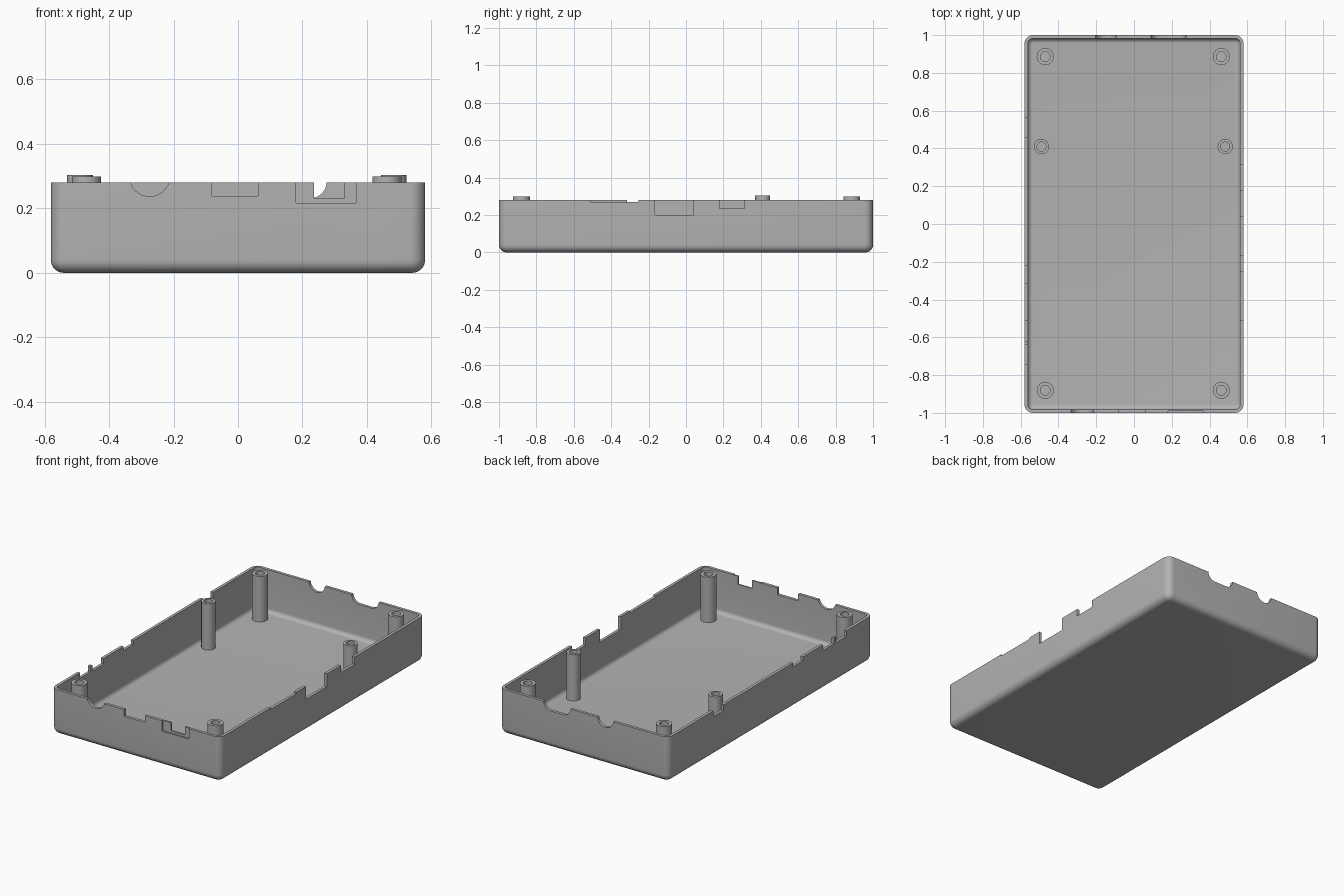
import bpy, bmesh, math
from mathutils import Matrix, Vector

cube = bpy.data.objects.get("Cube")
if cube:
    bpy.data.objects.remove(cube, do_unlink=True)

HX, HY, TOP = 0.58, 1.0, 0.28
WALL, FLOOR = 0.018, 0.018
CORNER, FILLET, INNER = 0.045, 0.04, 0.025

grey = bpy.data.materials.new("grey plastic")
grey.use_nodes = True
colour = (0.45, 0.45, 0.45, 1)
grey.diffuse_color = colour
grey.node_tree.nodes["Principled BSDF"].inputs["Base Color"].default_value = colour


def make_object(name, bm):
    bmesh.ops.recalc_face_normals(bm, faces=bm.faces)
    mesh = bpy.data.meshes.new(name)
    bm.to_mesh(mesh)
    bm.free()
    mesh.materials.append(grey)
    obj = bpy.data.objects.new(name, mesh)
    bpy.context.collection.objects.link(obj)
    return obj


def smooth(obj):
    bpy.ops.object.select_all(action='DESELECT')
    obj.select_set(True)
    bpy.context.view_layer.objects.active = obj
    bpy.ops.object.shade_smooth_by_angle(angle=math.radians(30))


def rounded_ring(bm, inset, z, steps=8):
    """One rounded-rectangle loop of the tray, shrunk by inset."""
    r = max(CORNER - inset, 0.002)
    ring = []
    for k, (sx, sy) in enumerate([(1, 1), (-1, 1), (-1, -1), (1, -1)]):
        cx, cy = sx * (HX - inset - r), sy * (HY - inset - r)
        for i in range(steps + 1):
            a = (k + i / steps) * math.pi / 2
            ring.append(bm.verts.new((cx + r * math.cos(a), cy + r * math.sin(a), z)))
    return ring


def loft(bm, rings):
    """Skin consecutive loops and cap both ends."""
    n = len(rings[0])
    for a, b in zip(rings, rings[1:]):
        for i in range(n):
            j = (i + 1) % n
            bm.faces.new((a[i], a[j], b[j], b[i]))
    bm.faces.new(rings[0])
    bm.faces.new(rings[-1])


# Tray shell: filleted outside, rim, filleted inside
arc = [i / 8 * math.pi / 2 for i in range(9)]
profile = [(FILLET * (1 - math.sin(a)), FILLET * (1 - math.cos(a))) for a in arc]
profile += [(0, TOP), (WALL, TOP)]
profile += [(WALL + INNER * (1 - math.cos(a)), FLOOR + INNER * (1 - math.sin(a))) for a in arc]
bm = bmesh.new()
loft(bm, [rounded_ring(bm, d, z) for d, z in profile])
tray = make_object("tray", bm)


def cut(obj, bm):
    """Subtract a closed shape from the object."""
    cutter = make_object("cutter", bm)
    cutter.hide_render = True
    mod = obj.modifiers.new("cut", 'BOOLEAN')
    mod.operation, mod.solver, mod.object = 'DIFFERENCE', 'EXACT', cutter
    bpy.context.view_layer.objects.active = obj
    bpy.ops.object.modifier_apply(modifier=mod.name)
    bpy.data.objects.remove(cutter, do_unlink=True)


def box(x0, x1, y0, y1, z0):
    """Block reaching from z0 to well above the rim."""
    bm = bmesh.new()
    size = Vector((x1 - x0, y1 - y0, 0.4 - z0))
    mid = Vector((x0 + x1, y0 + y1, 0.4 + z0)) / 2
    bmesh.ops.create_cube(bm, size=1, matrix=Matrix.LocRotScale(mid, None, size))
    return bm


def slot(x0, x1, y, r, zc):
    """Round-ended opening running through an end wall."""
    bm = bmesh.new()
    rings = []
    for yy in (y - 0.05, y + 0.05):
        ring = []
        for cx, start in ((x1 - r, -math.pi / 2), (x0 + r, math.pi / 2)):
            for i in range(17):
                a = start + math.pi * i / 16
                ring.append(bm.verts.new((cx + r * math.cos(a), yy, zc + r * math.sin(a))))
        rings.append(ring)
    loft(bm, rings)
    bmesh.ops.remove_doubles(bm, verts=bm.verts, dist=1e-4)
    return bm


# End wall openings: front cable hole, port, stepped port, then the back pair
cut(tray, slot(-0.336, -0.212, -HY, 0.062, 0.299))
cut(tray, box(-0.08, 0.062, -1.05, -0.95, 0.238))
cut(tray, box(0.18, 0.366, -1.05, -0.991, 0.216))
cut(tray, box(0.235, 0.33, -1.05, -0.95, 0.23))
cut(tray, slot(0.09, 0.275, HY, 0.05, 0.282))
cut(tray, slot(-0.203, -0.093, HY, 0.055, 0.285))

# Long wall openings
for y0, y1, z in [(-0.51, -0.255, 0.27), (-0.165, 0.04, 0.2), (0.178, 0.312, 0.235)]:
    cut(tray, box(0.53, 0.63, y0, y1, z))
for y0, y1, z in [(0.46, 0.56, 0.245), (-0.315, -0.22, 0.255),
                  (-0.62, -0.51, 0.245), (-0.74, -0.64, 0.245)]:
    cut(tray, box(-0.63, -0.53, y0, y1, z))
smooth(tray)


def post(name, x, y, r, hole, top):
    """Hollow screw post standing on the tray floor."""
    bm = bmesh.new()
    rings = []
    for radius, z in [(r, 0.01), (r, top), (hole, top), (hole, 0.03)]:
        rings.append([bm.verts.new((x + radius * math.cos(a), y + radius * math.sin(a), z))
                      for a in (i * math.pi / 16 for i in range(32))])
    loft(bm, rings)
    smooth(make_object(name, bm))


# Screw posts
for side, x_corner, x_mid in (("right", -0.47, -0.49), ("left", 0.462, 0.483)):
    post("back_post_" + side, x_corner, 0.886, 0.045, 0.026, 0.299)
    post("front_post_" + side, x_corner, -0.88, 0.045, 0.026, 0.299)
    post("middle_post_" + side, x_mid, 0.41, 0.04, 0.024, 0.304)
